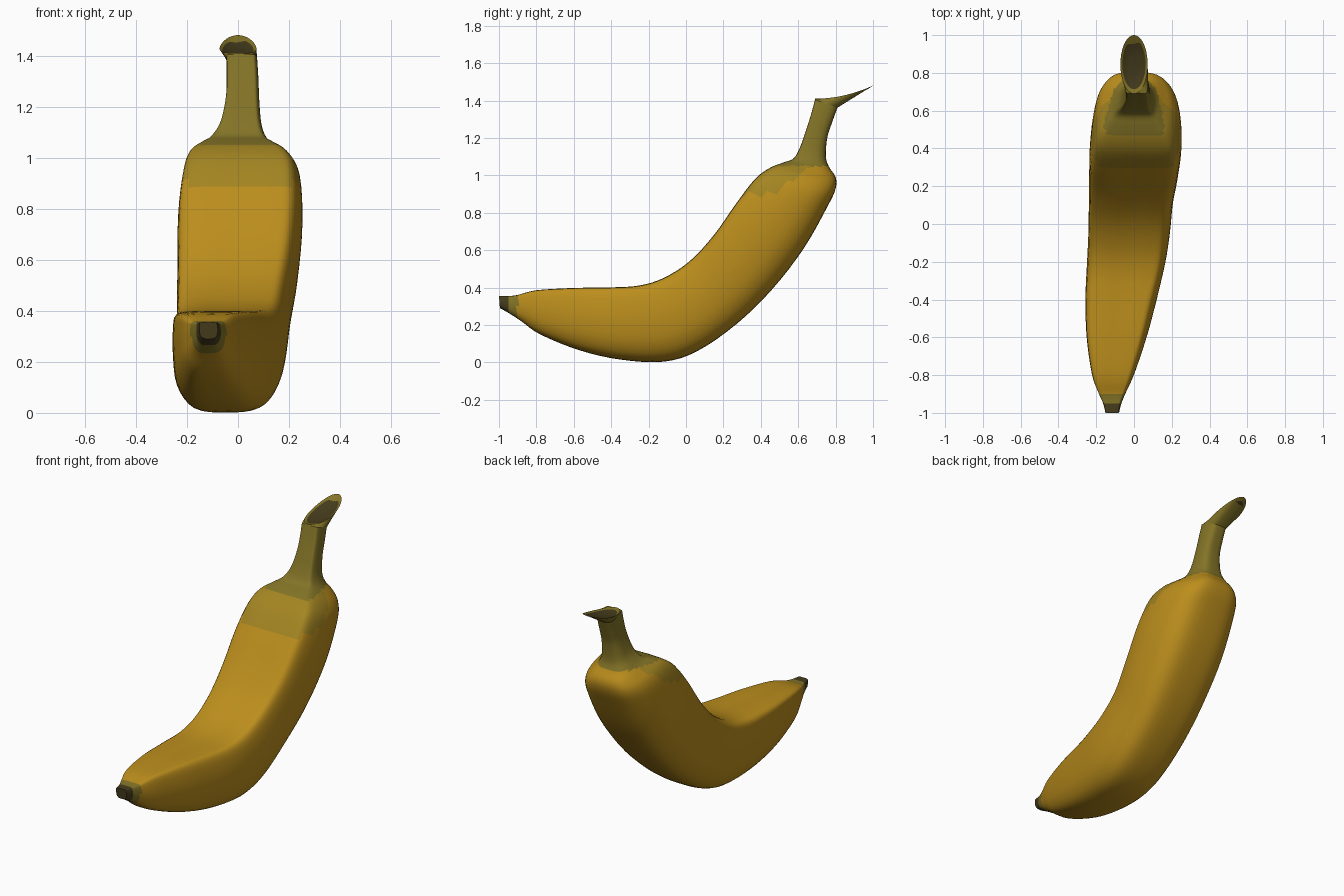
import bpy, bmesh, math
from mathutils import Vector

if "Cube" in bpy.data.objects:
    bpy.data.objects.remove(bpy.data.objects["Cube"])


def material(name, rgb):
    m = bpy.data.materials.new(name)
    m.diffuse_color = (*rgb, 1)
    m.use_nodes = True
    m.node_tree.nodes["Principled BSDF"].inputs["Base Color"].default_value = m.diffuse_color
    return m


yellow = material("yellow_peel", (0.50, 0.27, 0.012))
ripe = material("ripening_peel", (0.37, 0.235, 0.016))
olive = material("olive_peel", (0.23, 0.175, 0.02))
dark = material("dark_end", (0.06, 0.045, 0.012))


def spline(pts, steps, closed=False):
    """Catmull-Rom interpolation through vectors of any size."""
    n, out = len(pts), []
    get = (lambda i: pts[i % n]) if closed else (lambda i: pts[max(0, min(n - 1, i))])
    for i in range(n if closed else n - 1):
        a, b, c, d = get(i - 1), get(i), get(i + 1), get(i + 2)
        for s in range(steps):
            t = s / steps
            out.append([0.5 * (2 * q + (r - p) * t + (2 * p - 5 * q + 4 * r - w) * t * t
                               + (3 * q - p - 3 * r + w) * t ** 3)
                        for p, q, r, w in zip(a, b, c, d)])
    if not closed:
        out.append(list(pts[-1]))
    return out


# Cross-section: across (-1..1), inner to outer (0..1)
section = spline([(0, 0), (.55, 0), (.83, .03), (.96, .22), (1, .5), (.9, .78), (.6, .96),
                  (0, 1), (-.6, .96), (-.92, .75), (-1, .45), (-1, .2), (-.93, .04),
                  (-.55, 0)], 4, True)

# Stations: inner y, inner z, outer y, outer z, centre x, half width
stations = spline([
    (-1, .355, -.995, .29, -.115, .036), (-.95, .355, -.95, .265, -.115, .048),
    (-.9, .36, -.88, .22, -.115, .072), (-.8, .385, -.78, .15, -.11, .112),
    (-.6, .397, -.57, .065, -.09, .16), (-.4, .4, -.35, .015, -.065, .19),
    (-.25, .41, -.12, .004, -.04, .207), (-.12, .45, .06, .06, -.025, .215),
    (.02, .54, .27, .205, -.015, .222), (.15, .68, .46, .39, 0, .235),
    (.27, .85, .63, .61, .01, .242), (.37, .98, .76, .84, .015, .228),
    (.45, 1.04, .80, .93, .01, .198), (.52, 1.068, .80, .99, .005, .15),
    (.575, 1.09, .765, 1.045, .005, .11), (.61, 1.15, .748, 1.1, .012, .08),
    (.645, 1.25, .755, 1.2, .018, .065), (.67, 1.33, .78, 1.28, .018, .062),
    (.69, 1.405, .81, 1.362, .015, .06)], 4)


def ring(st):
    y0, z0, y1, z1, x, w = st
    return [(x + u * w, y0 + (y1 - y0) * v, z0 + (z1 - z0) * v) for u, v in section]


def rim(scale, sink):
    """Slanted curled oval at the cut end of the stem."""
    pts = []
    for u, v in section:
        a = math.atan2(u, 2 * v - 1)
        y = .845 + .155 * scale * math.cos(a)
        t = (y - .69) / .31
        pts.append((.072 * scale * math.sin(a), y, 1.41 + .07 * t * t - sink))
    return pts


def loft(name, rings, mats, pick, close_start=False, close_end=False):
    bm = bmesh.new()
    rows = [[bm.verts.new(p) for p in r] for r in rings]
    n = len(rows[0])
    for i in range(len(rows) - 1):
        for j in range(n):
            k = (j + 1) % n
            f = bm.faces.new((rows[i][j], rows[i][k], rows[i + 1][k], rows[i + 1][j]))
            f.material_index = pick(f.calc_center_median())
    for use, row in ((close_start, rows[0]), (close_end, rows[-1])):
        if use:
            f = bm.faces.new(row)
            f.material_index = pick(f.calc_center_median())
    bmesh.ops.recalc_face_normals(bm, faces=bm.faces)
    me = bpy.data.meshes.new(name)
    bm.to_mesh(me)
    bm.free()
    for m in mats:
        me.materials.append(m)
    ob = bpy.data.objects.new(name, me)
    bpy.context.collection.objects.link(ob)
    bpy.ops.object.select_all(action='DESELECT')
    ob.select_set(True)
    bpy.context.view_layer.objects.active = ob
    bpy.ops.object.shade_smooth_by_angle(angle=math.radians(50))
    return ob


def peel_color(c):
    if c.y < -.955:
        return 3
    if c.z > 1.05 or c.y < -.9:
        return 2
    inner = c.z - .75 * c.y
    return 1 if c.z > .9 and inner > .55 else 0


# Fruit body with blossom tip and stem
loft("banana_body", [ring(s) for s in stations], [yellow, ripe, olive, dark],
     peel_color, close_start=True)

# Curled end of the stem, flaring back from the stem top
loft("stem_flap", [ring(stations[-1]), rim(1, 0)], [olive], lambda c: 0)

# Dark hollow of the cut
loft("stem_cut", [rim(1, 0), rim(.85, .006), rim(.6, .012), rim(.3, .014), rim(.05, .014)],
     [olive, dark],
     lambda c: 1 if math.hypot(c.x / .072, (c.y - .845) / .155) < .75 else 0, close_end=True)

# Cut normals face up
cut = bpy.data.objects["stem_cut"].data
if sum(p.normal.z for p in cut.polygons) < 0:
    cut.flip_normals()
